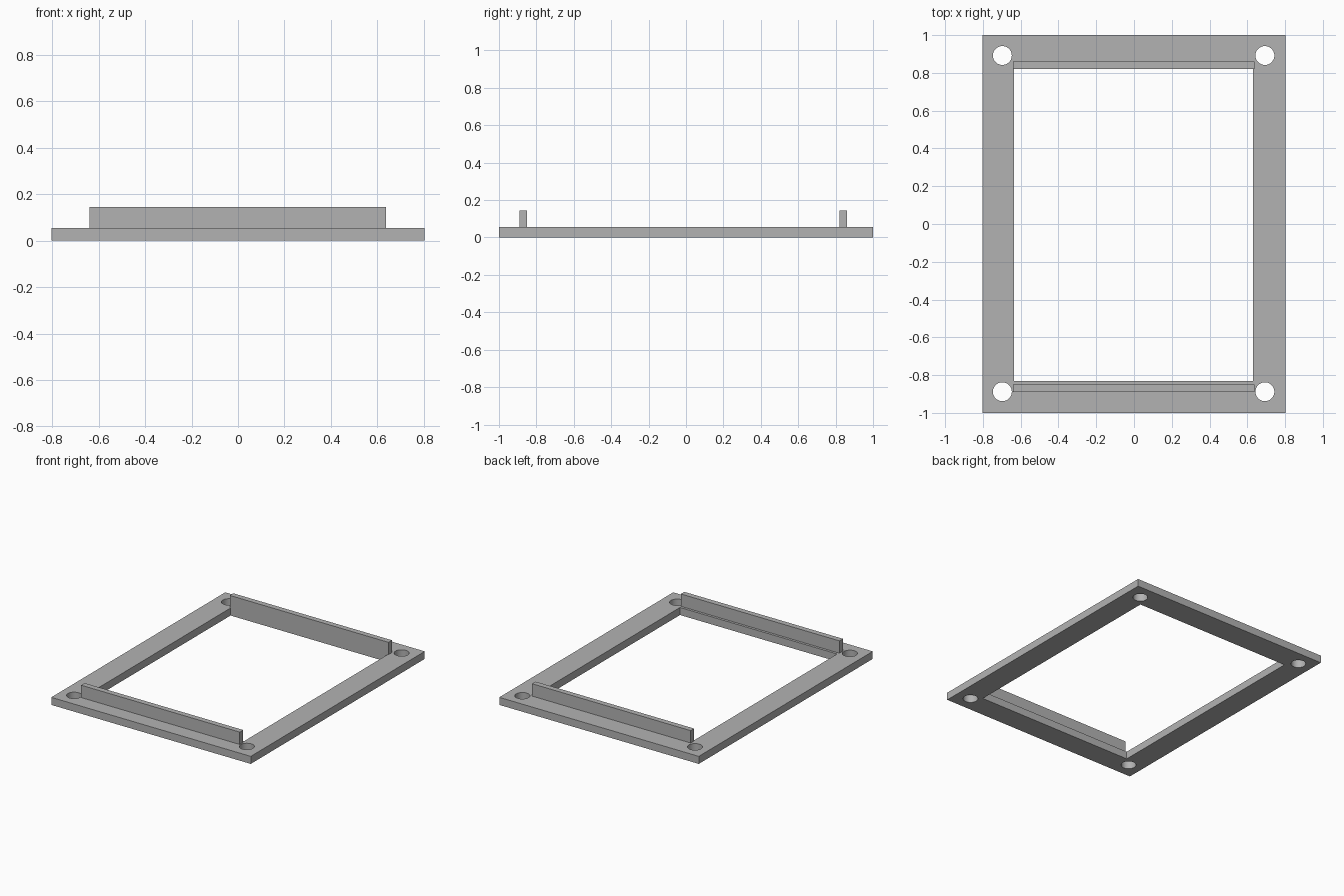
import bpy

if "Cube" in bpy.data.objects:
    bpy.data.objects.remove(bpy.data.objects["Cube"], do_unlink=True)

# Single plain grey
grey = bpy.data.materials.new("plain grey")
grey.use_nodes = True
colour = (0.45, 0.45, 0.45, 1)
grey.diffuse_color = colour
grey.node_tree.nodes["Principled BSDF"].inputs["Base Color"].default_value = colour

THICK = 0.055
TOP = 0.145


def box(name, x, y, z):
    """Box spanning the given (low, high) ranges."""
    spans = (x, y, z)
    bpy.ops.mesh.primitive_cube_add(size=1, location=[(a + b) / 2 for a, b in spans])
    ob = bpy.context.object
    ob.name = name
    ob.scale = [b - a for a, b in spans]
    bpy.ops.object.transform_apply(location=False, rotation=False, scale=True)
    ob.data.materials.append(grey)
    return ob


def cut(target, cutter):
    mod = target.modifiers.new(cutter.name, 'BOOLEAN')
    mod.operation = 'DIFFERENCE'
    mod.solver = 'EXACT'
    mod.object = cutter
    bpy.context.view_layer.objects.active = target
    bpy.ops.object.modifier_apply(modifier=mod.name)
    bpy.data.objects.remove(cutter, do_unlink=True)


# Flat frame with a rectangular opening
frame = box("frame", (-0.803, 0.803), (-1, 1), (0, THICK))
cut(frame, box("opening_cutter", (-0.634, 0.631), (-0.832, 0.835), (-1, 1)))

# Round screw hole in each corner
for x in (-0.697, 0.693):
    for y in (-0.888, 0.892):
        bpy.ops.mesh.primitive_cylinder_add(vertices=48, radius=0.05, depth=1, location=(x, y, 0))
        cutter = bpy.context.object
        cutter.name = "hole_cutter"
        cutter.data.materials.append(grey)
        cut(frame, cutter)

bpy.ops.object.select_all(action='DESELECT')
frame.select_set(True)
bpy.context.view_layer.objects.active = frame
bpy.ops.object.shade_smooth_by_angle()

# Upright ribs: the front one is set back, the back one lines the opening
box("front_rib", (-0.64, 0.637), (-0.89, -0.85), (THICK, TOP))
box("back_rib", (-0.64, 0.637), (0.82, 0.86), (0, TOP))
